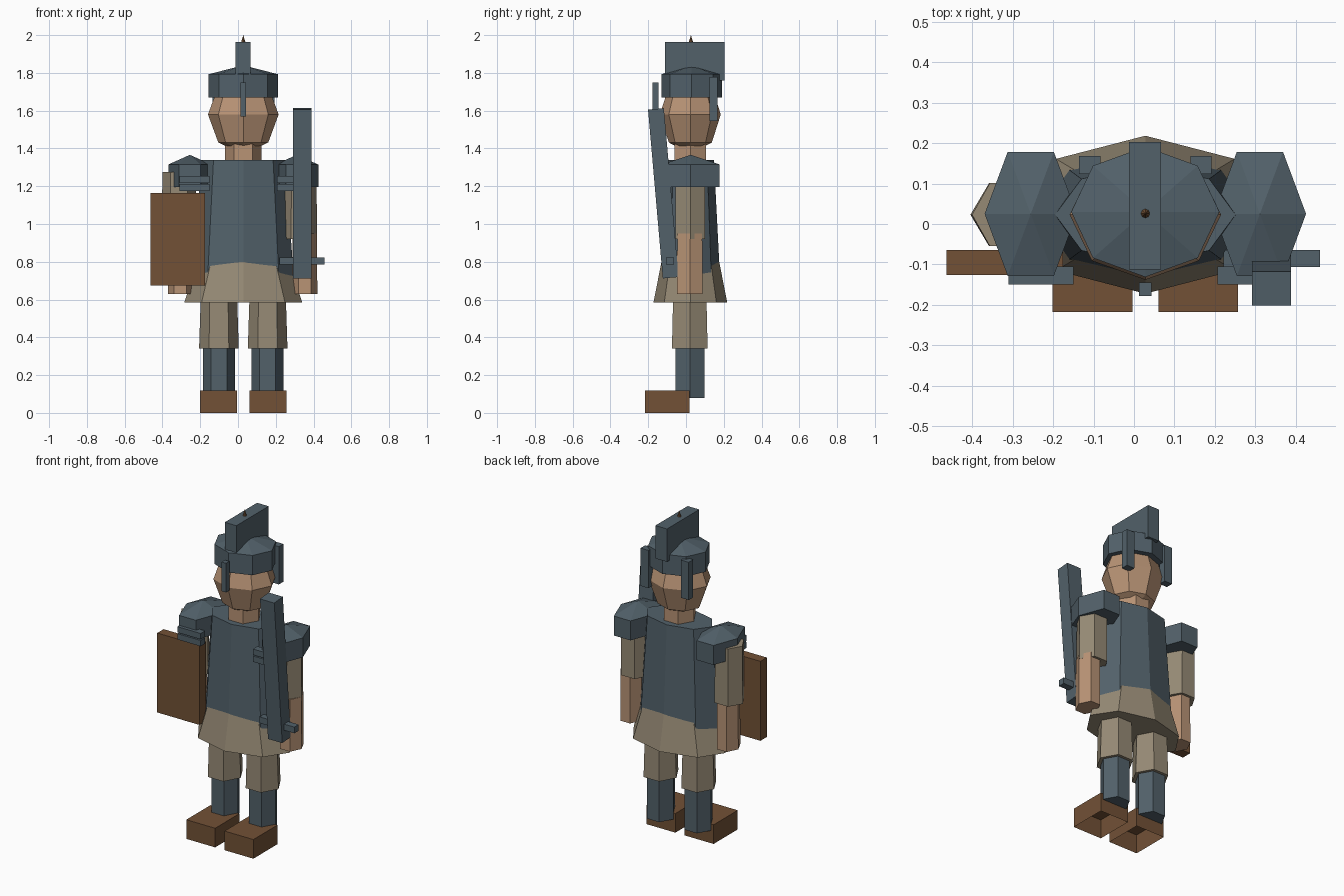
import bpy, bmesh, math
from mathutils import Matrix

if "Cube" in bpy.data.objects:
    bpy.data.objects.remove(bpy.data.objects["Cube"])


def material(name, r, g, b):
    m = bpy.data.materials.new(name)
    lin = [((c / 255 + 0.055) / 1.055) ** 2.4 for c in (r, g, b)]
    m.diffuse_color = (*lin, 1)
    m.use_nodes = True
    m.node_tree.nodes["Principled BSDF"].inputs["Base Color"].default_value = m.diffuse_color
    return m


STEEL = material("blue grey steel", 82, 97, 106)
LEATHER = material("brown leather", 114, 81, 54)
SKIN = material("skin", 184, 147, 117)
CLOTH = material("tan cloth", 150, 138, 117)

CX, CY = 0.028, 0.023  # axis of the body


def finish(name, bm, mat):
    bmesh.ops.recalc_face_normals(bm, faces=bm.faces)
    me = bpy.data.meshes.new(name)
    bm.to_mesh(me)
    bm.free()
    me.materials.append(mat)
    ob = bpy.data.objects.new(name, me)
    bpy.context.collection.objects.link(ob)
    return ob


def loft(name, x, y, sections, n, mat):
    """Stack of n-sided elliptical rings (z, rx, ry); a radius of 0 is a point."""
    bm = bmesh.new()
    rings = []
    for z, rx, ry in sections:
        if rx == 0:
            rings.append([bm.verts.new((x, y, z))])
        else:
            rings.append([bm.verts.new((x + rx * math.cos(2 * math.pi * i / n),
                                        y + ry * math.sin(2 * math.pi * i / n), z))
                          for i in range(n)])
    for a, b in zip(rings, rings[1:]):
        for i in range(n):
            j = (i + 1) % n
            if len(a) == 1:
                bm.faces.new((a[0], b[j], b[i]))
            elif len(b) == 1:
                bm.faces.new((a[i], a[j], b[0]))
            else:
                bm.faces.new((a[i], a[j], b[j], b[i]))
    for r in (rings[0], rings[-1]):
        if len(r) > 2:
            bm.faces.new(r)
    return finish(name, bm, mat)


def box(name, xs, ys, zs, mat, tilt=0, open_bottom=False):
    """Box from its ranges, optionally tilted about x through its middle."""
    bm = bmesh.new()
    bmesh.ops.create_cube(bm, size=1)
    if open_bottom:
        low = [f for f in bm.faces if f.normal.z < -0.5]
        bmesh.ops.delete(bm, geom=low, context='FACES_ONLY')
    spans = (xs, ys, zs)
    mid = [(a + b) / 2 for a, b in spans]
    size = [b - a for a, b in spans]
    bm.transform(Matrix.Translation(mid) @ Matrix.Rotation(tilt, 4, 'X')
                 @ Matrix.Diagonal((*size, 1)))
    return finish(name, bm, mat)


# Head: eight-sided low-poly ball, and neck
loft("head", CX, CY, [(1.58 + 0.21 * math.sin(a), 0.187 * math.cos(a) if abs(a) < 1.5 else 0,
                       0.161 * math.cos(a)) for a in (k * math.pi / 4 for k in range(-2, 3))], 8, SKIN)
loft("neck", CX, CY, [(1.30, 0.097, 0.097), (1.46, 0.097, 0.097)], 6, SKIN)

# Helmet with crest, spike, nose guard and rear guards
loft("helmet", CX, 0.03, [(1.671, 0.183, 0.161), (1.793, 0.183, 0.161), (1.84, 0, 0)], 8, STEEL)
box("helmet_crest", (-0.012, 0.067), (-0.112, 0.203), (1.76, 1.963), STEEL)
loft("helmet_spike", CX, CY + 0.003, [(1.90, 0.03, 0.03), (2.0, 0, 0)], 8, LEATHER)
box("nose_guard", (0.012, 0.043), (-0.178, -0.145), (1.57, 1.75), STEEL)

# Torso plate and flared tunic skirt
loft("torso", CX, CY, [(0.70, 0.268, 0.158), (1.34, 0.223, 0.125)], 8, STEEL)
loft("skirt", CX, CY, [(0.585, 0.312, 0.195), (0.85, 0.225, 0.143)], 8, CLOTH)

# Paired parts
for side, s in (("left", -1), ("right", 1)):
    def span(a, b):
        return tuple(sorted((CX + s * a, CX + s * b)))

    box(side + "_helmet_guard", span(0.111, 0.164), (0.124, 0.168), (1.544, 1.777), STEEL)
    loft(side + "_shoulder_plate", CX + s * 0.283, 0.025,
         [(1.195, 0.114, 0.177), (1.315, 0.114, 0.177), (1.366, 0, 0)], 6, STEEL)
    for k, z in enumerate((1.175, 1.218)):
        box(f"{side}_shoulder_strap_{k}", span(0.178, 0.338), (-0.149, -0.105),
            (z, z + 0.036), STEEL)
    # arms (the shield arm sits a little further out)
    ax = -0.312 if s < 0 else 0.327
    loft(side + "_upper_arm", ax, CY, [(0.92, 0.092, 0.09), (1.275, 0.088, 0.09)], 6, CLOTH)
    fx = -0.305 if s < 0 else 0.354
    loft(side + "_forearm", fx, 0.02, [(0.63, 0.066, 0.078), (0.95, 0.064, 0.076)], 6, SKIN)
    # legs
    lx = CX + s * 0.129
    loft(side + "_thigh", lx, 0.02, [(0.34, 0.105, 0.109), (0.68, 0.094, 0.1)], 6, CLOTH)
    loft(side + "_greave", lx, 0.021, [(0.08, 0.085, 0.088), (0.38, 0.085, 0.088)], 6, STEEL)
    box(side + "_boot", span(0.032, 0.229), (-0.217, 0.018), (0, 0.118), LEATHER,
        open_bottom=True)

# Shield, sword blade and cross guard
box("shield", (-0.463, -0.175), (-0.126, -0.064), (0.675, 1.165), LEATHER)
box("sword_blade", (0.291, 0.388), (-0.162, -0.078), (0.714, 1.611), STEEL, tilt=math.radians(5))
box("sword_guard", (0.221, 0.459), (-0.106, -0.064), (0.785, 0.823), STEEL)
